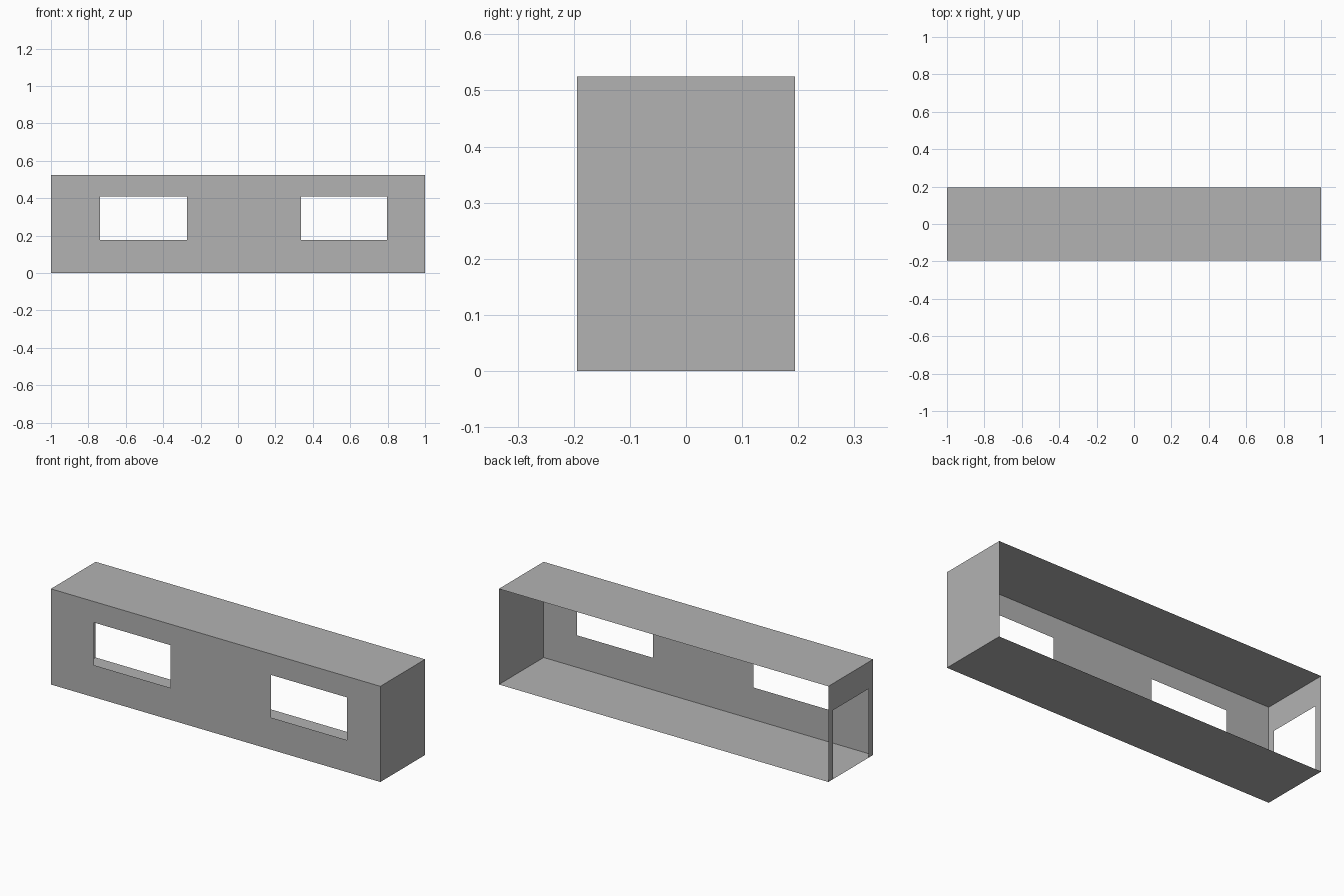
import bpy, bmesh
from mathutils import Vector

if "Cube" in bpy.data.objects:
    bpy.data.objects.remove(bpy.data.objects["Cube"])

X, Y, Z = 1.0, 0.194, 0.525

grey = bpy.data.materials.new("plain grey")
grey.diffuse_color = (0.448, 0.448, 0.448, 1)
grey.use_nodes = True
grey.node_tree.nodes["Principled BSDF"].inputs["Base Color"].default_value = grey.diffuse_color


def panel(name, origin, u_axis, v_axis, us, vs, holes=()):
    """Thin sheet on a grid of cut lines; grid cells listed in holes stay open."""
    o, u, v = Vector(origin), Vector(u_axis), Vector(v_axis)
    bm = bmesh.new()
    grid = [[bm.verts.new(o + u * a + v * b) for b in vs] for a in us]
    for i in range(len(us) - 1):
        for j in range(len(vs) - 1):
            if (i, j) not in holes:
                bm.faces.new((grid[i][j], grid[i + 1][j],
                              grid[i + 1][j + 1], grid[i][j + 1]))
    # merge coplanar cells into clean faces around the openings
    loose = [w for w in bm.verts if not w.link_faces]
    bmesh.ops.delete(bm, geom=loose, context='VERTS')
    mesh = bpy.data.meshes.new(name)
    bm.to_mesh(mesh)
    bm.free()
    mesh.materials.append(grey)
    obj = bpy.data.objects.new(name, mesh)
    bpy.context.collection.objects.link(obj)
    return obj


x, y, z = (1, 0, 0), (0, 1, 0), (0, 0, 1)

# front wall with two window openings
panel("front_wall", (0, -Y, 0), x, z,
      [-X, -0.737, -0.273, 0.337, 0.797, X], [0, 0.176, 0.41, Z],
      holes={(1, 1), (3, 1)})

# left wall with a doorway down to the floor
panel("left_wall", (-X, 0, 0), (0, -1, 0), z,
      [-Y, -0.152, 0.156, Y], [0, 0.378, Z], holes={(1, 0)})

# solid right wall, floor and roof; the back stays open
panel("right_wall", (X, 0, 0), y, z, [-Y, Y], [0, Z])
panel("floor", (0, 0, 0), x, (0, -1, 0), [-X, X], [-Y, Y])
panel("roof", (0, 0, Z), x, y, [-X, X], [-Y, Y])
